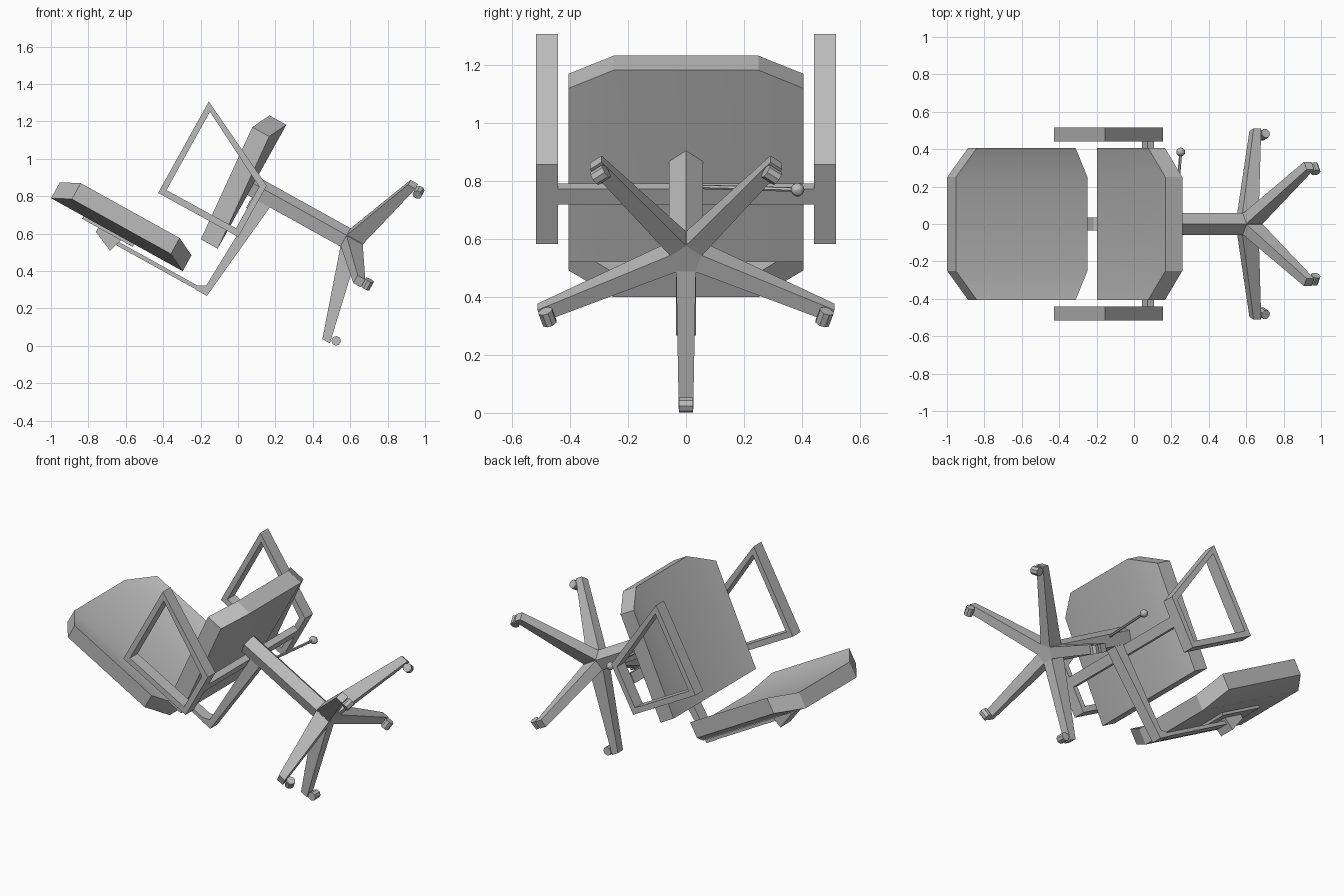
import bpy, bmesh, math
from mathutils import Matrix, Vector

if "Cube" in bpy.data.objects:
    bpy.data.objects.remove(bpy.data.objects["Cube"])

# Upright chair space: x = forward, y = sideways, z = up; TIP lays the chair over
TIP = Matrix.Rotation(math.radians(-61), 4, 'Y')
AXIS = 0.78  # forward position of the column

grey = bpy.data.materials.new("grey")
grey.diffuse_color = (0.5, 0.5, 0.5, 1)
grey.use_nodes = True
grey.node_tree.nodes["Principled BSDF"].inputs["Base Color"].default_value = grey.diffuse_color


def finish(name, bm, smooth=False):
    bmesh.ops.recalc_face_normals(bm, faces=bm.faces)
    bm.transform(TIP)
    mesh = bpy.data.meshes.new(name)
    bm.to_mesh(mesh)
    bm.free()
    mesh.materials.append(grey)
    ob = bpy.data.objects.new(name, mesh)
    bpy.context.collection.objects.link(ob)
    if smooth:
        bpy.ops.object.select_all(action='DESELECT')
        ob.select_set(True)
        bpy.context.view_layer.objects.active = ob
        bpy.ops.object.shade_smooth_by_angle(angle=math.radians(30))
    return ob


def loft(name, rings, cap=True, closed=False, smooth=False):
    """Skin a list of equal-length point rings."""
    bm = bmesh.new()
    vs = [[bm.verts.new(p) for p in r] for r in rings]
    n = len(rings[0])
    pairs = list(zip(vs, vs[1:])) + ([(vs[-1], vs[0])] if closed else [])
    for a, b in pairs:
        for i in range(n):
            j = (i + 1) % n
            bm.faces.new((a[i], a[j], b[j], b[i]))
    if cap and not closed:
        bm.faces.new(vs[0])
        bm.faces.new(vs[-1])
    return finish(name, bm, smooth)


def prism(name, profile, y0, y1):
    """Extrude a forward/up profile sideways."""
    return loft(name, [[(f, y, u) for f, u in profile] for y in (y0, y1)])


def box(name, f0, f1, y0, y1, u0, u1):
    return prism(name, [(f0, u0), (f1, u0), (f1, u1), (f0, u1)], y0, y1)


# Seat: flat at the rear, front corners cut and lifted
def seat_ring(y, front, lift):
    return [(0.402, y, 0.347), (front, y, 0.347 + lift),
            (front, y, 0.45 + lift), (0.402, y, 0.45)]


loft("seat", [seat_ring(-0.405, 1.06, 0.05), seat_ring(-0.25, 1.159, 0),
              seat_ring(0.25, 1.159, 0), seat_ring(0.405, 1.06, 0.05)], smooth=True)


# Backrest: all corners cut, side wings bent forward
def back_ring(y, cut, bend):
    lo, hi, r, f = 0.452 + cut, 1.257 - cut, 0.206 + bend, 0.303 + bend
    return [(r, y, lo), (f, y, lo), (f, y, hi), (r, y, hi)]


loft("backrest", [back_ring(-0.405, 0.1, 0.05), back_ring(-0.25, 0, 0),
                  back_ring(0.25, 0, 0), back_ring(0.405, 0.1, 0.05)], smooth=True)


# Five-sided column and hub
def pentagon(r, u):
    return [(AXIS + r * math.cos(k * math.tau / 5), r * math.sin(k * math.tau / 5), u)
            for k in range(5)]


loft("column", [pentagon(0.0617, 0.347), pentagon(0.0617, -0.32)])

# Five tapering legs, each with a caster wheel
for k in range(5):
    ang = math.radians(36 + 72 * k)
    out = Vector((math.cos(ang), math.sin(ang), 0))
    side = Vector((-out.y, out.x, 0))
    centre = Vector((AXIS, 0, 0))

    def leg_ring(r, w, lo, hi):
        return [centre + out * r + side * s * w + Vector((0, 0, u))
                for s, u in ((-1, lo), (1, lo), (1, hi), (-1, hi))]

    loft(f"leg_{k + 1}", [leg_ring(0.045, 0.034, -0.32, -0.22),
                          leg_ring(0.53, 0.025, -0.423, -0.377)])
    rings = []
    for s in (-0.025, 0.025):
        c = centre + out * 0.502 + side * s + Vector((0, 0, -0.446))
        rings.append([c + 0.026 * (out * math.cos(a) + Vector((0, 0, math.sin(a))))
                      for a in (math.tau * (i + 0.5) / 8 for i in range(8))])
    loft(f"caster_{k + 1}", rings)

# Armrest frames
outer = [(1.067, 0.77), (0.508, 0.77), (0.51, 0.281), (0.824, 0.281)]
inner = [(1.022, 0.738), (0.543, 0.738), (0.545, 0.314), (0.799, 0.314)]
for label, s in (("left", 1), ("right", -1)):
    a, b = 0.441 * s, 0.517 * s
    rings = [[(f, y, u) for f, u in prof]
             for prof, y in ((outer, a), (outer, b), (inner, b), (inner, a))]
    loft(f"armrest_{label}", rings, closed=True)

# Bar joining the armrests under the seat
box("arm_crossbar", 0.667, 0.728, -0.441, 0.441, 0.281, 0.32)

# Bracket from the column to the backrest
prism("back_bracket", [(0.75, 0.208), (0.153, 0.275), (0.153, 0.345), (0.178, 0.345),
                       (0.2, 0.305), (0.75, 0.281)], -0.035, 0.035)
box("back_strut", 0.155, 0.177, -0.035, 0.035, 0.34, 0.87)
box("back_plate", 0.19, 0.21, -0.11, 0.11, 0.75, 1.058)
prism("back_knob", [(0.113, 0.845), (0.195, 0.82), (0.195, 0.96), (0.165, 0.96)],
      -0.05, 0.05)

# Height lever with a ball end
to_chair = TIP.inverted()
start, end = to_chair @ Vector((0.22, 0.03, 0.78)), to_chair @ Vector((0.25, 0.385, 0.77))
d = (end - start).normalized()
e1 = d.orthogonal().normalized()
e2 = d.cross(e1)
loft("lever", [[c + 0.008 * (e1 * math.cos(i * math.tau / 6) + e2 * math.sin(i * math.tau / 6))
                for i in range(6)] for c in (start, end)])
bm = bmesh.new()
bmesh.ops.create_uvsphere(bm, u_segments=10, v_segments=6, radius=0.024,
                          matrix=Matrix.Translation(end))
finish("lever_ball", bm, True)
